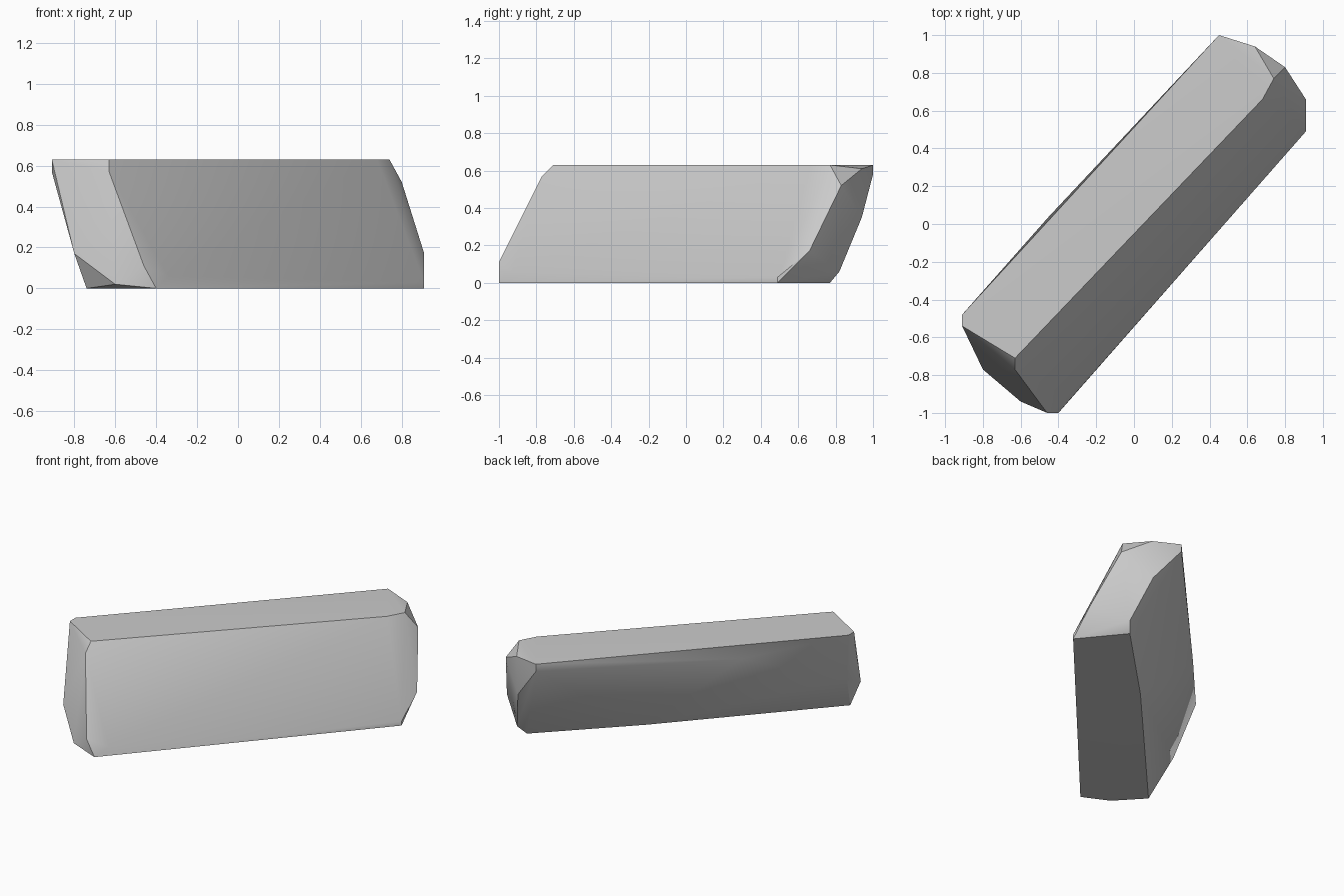
import bpy
import bmesh
import math

cube = bpy.data.objects.get("Cube")
if cube:
    bpy.data.objects.remove(cube, do_unlink=True)

HEIGHT = 0.63


def make_material(name, grey):
    """One flat colour, shown in the viewport and in a render."""
    mat = bpy.data.materials.new(name)
    mat.use_nodes = True
    colour = (grey, grey, grey, 1.0)
    mat.diffuse_color = colour
    mat.node_tree.nodes["Principled BSDF"].inputs["Base Color"].default_value = colour
    return mat


def hull_object(name, profiles, mat):
    """Wrap a convex chipped stone around the worn corner profiles."""
    bm = bmesh.new()
    for profile in profiles:
        for point in profile:
            bm.verts.new(point)
    hull = bmesh.ops.convex_hull(bm, input=bm.verts[:])
    spare = set(hull["geom_interior"]) | set(hull["geom_unused"])
    loose = [item for item in spare if isinstance(item, bmesh.types.BMVert)]
    bmesh.ops.delete(bm, geom=loose, context="VERTS")
    # Merge triangles that lie in the same flat facet
    bmesh.ops.dissolve_limit(bm, angle_limit=math.radians(1),
                             verts=bm.verts[:], edges=bm.edges[:])
    bmesh.ops.recalc_face_normals(bm, faces=bm.faces[:])
    mesh = bpy.data.meshes.new(name)
    bm.to_mesh(mesh)
    bm.free()
    mesh.materials.append(mat)
    obj = bpy.data.objects.new(name, mesh)
    bpy.context.collection.objects.link(obj)
    return obj


# Each worn corner of the leaning block, from the ground to the top
near_front_corner = [(-.4, -1, 0), (-.34, -.93, .06), (-.46, -1, .11),
                     (-.63, -.77, .57), (-.63, -.71, HEIGHT)]
near_back_corner = [(-.74, -.74, 0), (-.6, -.94, .02), (-.8, -.77, .17),
                    (-.82, -.59, .26), (-.91, -.54, .57),
                    (-.91, -.54, HEIGHT), (-.91, -.48, HEIGHT)]
far_front_corner = [(.91, .49, 0), (.91, .49, .03), (.91, .66, .17),
                    (.8, .83, .52), (.68, .66, HEIGHT), (.74, .77, HEIGHT)]
far_back_corner = [(.68, .77, 0), (.72, .82, .06), (.63, .94, .35),
                   (.45, 1, .58), (.64, .94, .61), (.45, 1, HEIGHT)]
# Slight swelling along the back
back_swelling = [(.14, .23, 0), (-.45, .04, .54)]

stone = make_material("stone grey", 0.6)
block = hull_object("stone_block",
                    [near_front_corner, near_back_corner, far_front_corner,
                     far_back_corner, back_swelling], stone)

# Soft facets with crisp main edges
bpy.ops.object.select_all(action="DESELECT")
block.select_set(True)
bpy.context.view_layer.objects.active = block
bpy.ops.object.shade_smooth_by_angle(angle=math.radians(30))
